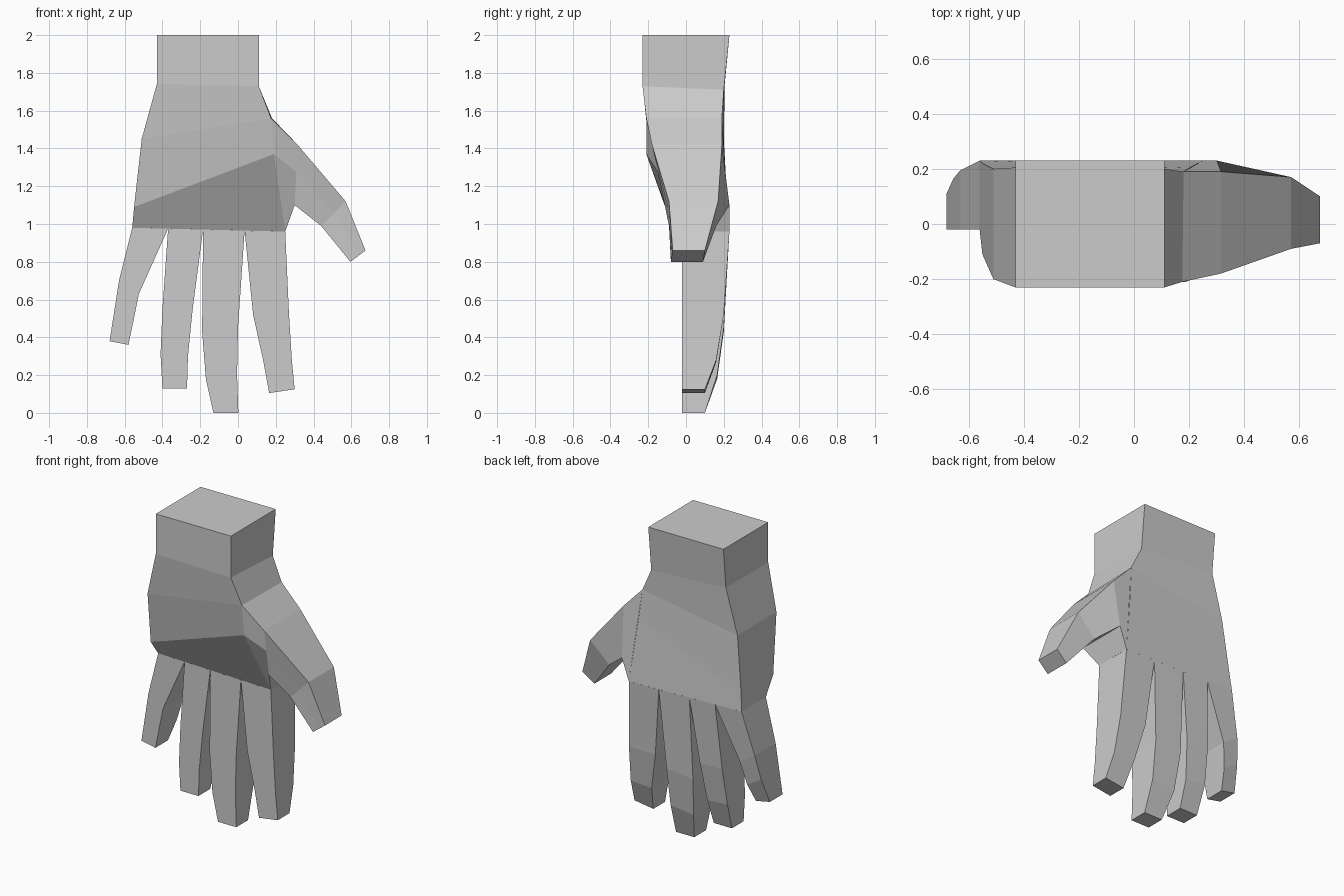
import bpy, bmesh

if "Cube" in bpy.data.objects:
    bpy.data.objects.remove(bpy.data.objects["Cube"])


def loft(name, rings, open_faces):
    """Skin a list of equal-sized rings; open_faces are (ring, side), 'start' or 'end' joints left open."""
    bm = bmesh.new()
    vs = [[bm.verts.new(p) for p in r] for r in rings]
    n = len(rings[0])
    faces = {'start': bm.faces.new(vs[0]), 'end': bm.faces.new(vs[-1])}
    for i in range(len(vs) - 1):
        for j in range(n):
            k = (j + 1) % n
            faces[i, j] = bm.faces.new((vs[i][j], vs[i][k], vs[i + 1][k], vs[i + 1][j]))
    bmesh.ops.recalc_face_normals(bm, faces=bm.faces[:])
    bmesh.ops.delete(bm, geom=[faces[f] for f in open_faces], context='FACES_ONLY')
    mesh = bpy.data.meshes.new(name)
    bm.to_mesh(mesh)
    bm.free()
    obj = bpy.data.objects.new(name, mesh)
    bpy.context.collection.objects.link(obj)
    return obj


# Wrist and palm: rings of front left, front right, back right, back left
palm = [
    [(-.43, -.23, 2), (.11, -.23, 2), (.11, .23, 2), (-.43, .23, 2)],
    [(-.43, -.23, 1.74), (.11, -.23, 1.73), (.11, .2, 1.71), (-.43, .205, 1.74)],
    [(-.51, -.2, 1.45), (.175, -.21, 1.56), (.18, .19, 1.56), (-.51, .2, 1.45)],
    [(-.55, -.11, 1.09), (.19, -.21, 1.37), (.2, .203, 1.37), (-.55, .22, 1.09)],
    [(-.56, -.02, .98), (.25, -.02, .96), (.25, .23, .96), (-.56, .23, .98)],
]
loft("palm", palm, ['end', (2, 1), (3, 1)])

# Thumb: rings of outer front, middle front, inner front, inner back, outer back
thumb = [[palm[2][1], palm[3][1], palm[4][1], palm[4][2], palm[2][2]]]
for (ox, oz, of, ob), (ix, iz, inf, ib) in [
    ((.315, 1.42, -.18, .19), (.30, 1.10, -.11, .23)),
    ((.57, 1.12, -.09, .17), (.44, .99, -.09, .16)),
    ((.675, .86, -.07, .10), (.595, .80, -.08, .09)),
]:
    a, b = (ox, of, oz), (ix, inf, iz)
    mid = tuple(p * .55 + q * .45 for p, q in zip(a, b))
    thumb.append([a, mid, b, (ix, ib, iz), (ox, ob, oz)])
loft("thumb", thumb, ['start'])


# Fingers: each section is left x, left z, right x, right z, back y
def finger(name, x0, x1, sections):
    base = (x0, .966 - .025 * x0, x1, .966 - .025 * x1, .23)
    rings = [[(a, -.02, za), (b, -.02, zb), (b, y, zb), (a, y, za)]
             for a, za, b, zb, y in [base] + sections]
    loft(name, rings, ['start'])


finger("little_finger", -.56, -.37,
       [(-.63, .70, -.525, .63, .195), (-.655, .54, -.555, .48, .165), (-.68, .38, -.58, .36, .11)])
finger("ring_finger", -.37, -.185,
       [(-.40, .55, -.24, .55, .20), (-.41, .31, -.265, .30, .16), (-.40, .13, -.27, .13, .10)])
finger("middle_finger", -.185, .035,
       [(-.19, .43, 0, .45, .20), (-.17, .18, -.005, .20, .165), (-.13, 0, .002, 0, .10)])
finger("index_finger", .035, .25,
       [(.08, .52, .27, .52, .20), (.135, .27, .285, .28, .16), (.165, .105, .30, .125, .10)])
